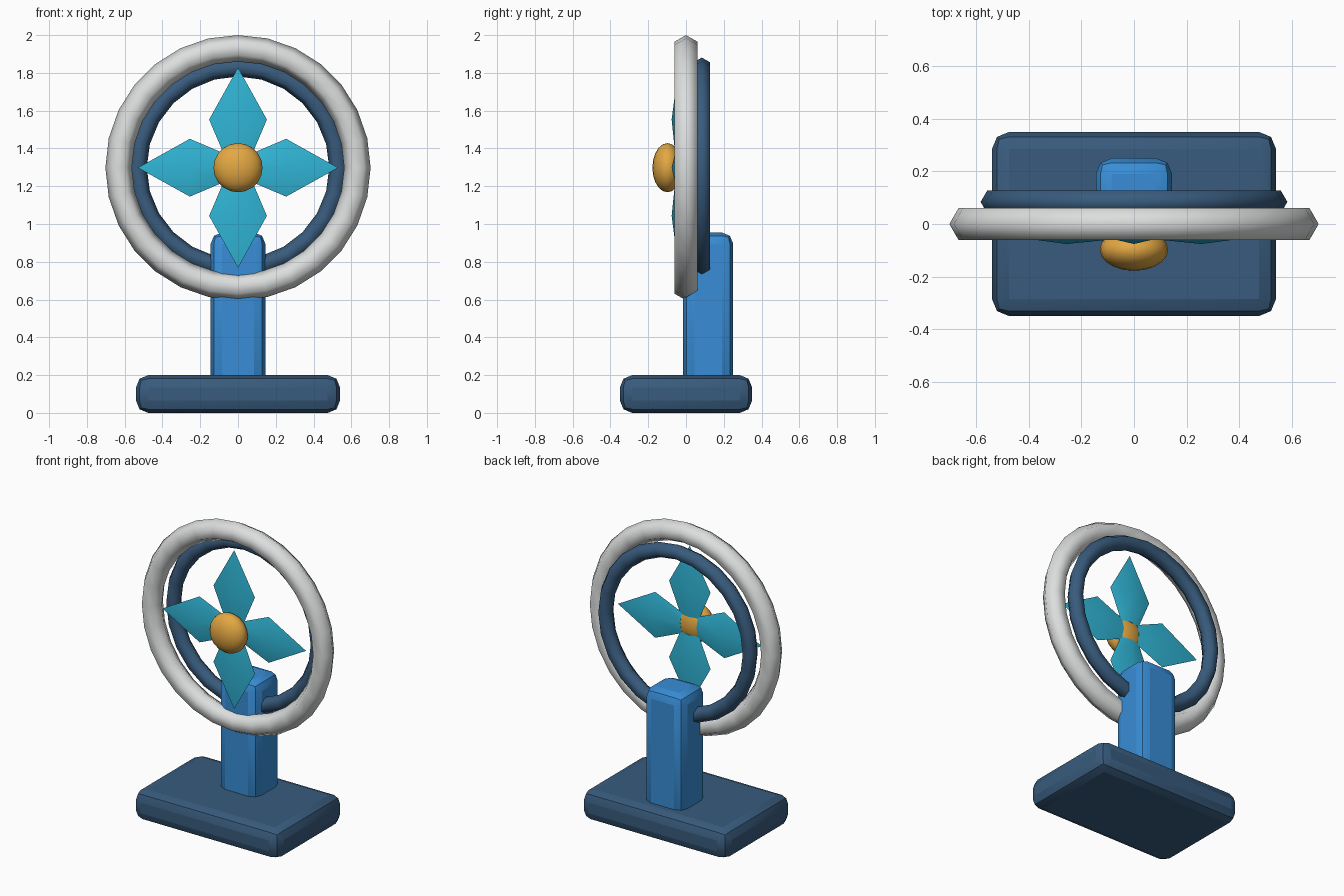
import bpy, bmesh, math
from mathutils import Matrix, Vector

if "Cube" in bpy.data.objects:
    bpy.data.objects.remove(bpy.data.objects["Cube"])

HUB_Z = 1.298


def material(name, rgb):
    m = bpy.data.materials.new(name)
    m.diffuse_color = (*rgb, 1)
    m.use_nodes = True
    m.node_tree.nodes["Principled BSDF"].inputs["Base Color"].default_value = m.diffuse_color
    return m


NAVY = material("navy", (0.040, 0.105, 0.205))
BLUE = material("bright blue", (0.040, 0.270, 0.680))
TEAL = material("teal", (0.030, 0.470, 0.680))
GOLD = material("gold", (0.770, 0.390, 0.055))
GREY = material("pale grey", (0.720, 0.730, 0.730))


def finish(bm, name, mat, angle=35):
    bmesh.ops.recalc_face_normals(bm, faces=bm.faces)
    me = bpy.data.meshes.new(name)
    bm.to_mesh(me)
    bm.free()
    me.materials.append(mat)
    ob = bpy.data.objects.new(name, me)
    bpy.context.collection.objects.link(ob)
    bpy.ops.object.select_all(action='DESELECT')
    ob.select_set(True)
    bpy.context.view_layer.objects.active = ob
    bpy.ops.object.shade_smooth_by_angle(angle=math.radians(angle))
    return ob


def rounded_box(name, lo, hi, bevel, mat):
    lo, hi = Vector(lo), Vector(hi)
    bm = bmesh.new()
    bmesh.ops.create_cube(bm, size=1, matrix=Matrix.Translation((lo + hi) / 2)
                          @ Matrix.Diagonal((*(hi - lo), 1)))
    bmesh.ops.bevel(bm, geom=bm.edges[:], offset=bevel, segments=2,
                    profile=0.5, affect='EDGES')
    return finish(bm, name, mat, 20)


def ring(name, y, major, minor, segments, mat):
    # six-sided tube around the y axis
    bpy.ops.mesh.primitive_torus_add(
        major_segments=segments, minor_segments=6, major_radius=major,
        minor_radius=minor, location=(0, y, HUB_Z), rotation=(math.pi / 2, 0, 0))
    ob = bpy.context.object
    ob.name = name
    ob.data.materials.append(mat)
    bpy.ops.object.shade_smooth_by_angle(angle=math.radians(70))


def blade(name, angle):
    # diamond cross-sections (distance, half width, half thickness) up to a tip
    bm = bmesh.new()
    loops = [[bm.verts.new(p) for p in ((w, 0, r), (0, t, r), (-w, 0, r), (0, -t, r))]
             for r, w, t in ((0.06, 0.07, 0.016), (0.255, 0.153, 0.036))]
    tip = bm.verts.new((0, 0, 0.53))
    bm.faces.new(loops[0])
    for i in range(4):
        j = (i + 1) % 4
        bm.faces.new((loops[0][i], loops[0][j], loops[1][j], loops[1][i]))
        bm.faces.new((loops[1][i], loops[1][j], tip))
    bm.transform(Matrix.Translation((0, -0.04, HUB_Z)) @ Matrix.Rotation(angle, 4, 'Y'))
    finish(bm, name, TEAL, 40)


# stand
rounded_box("base", (-0.54, -0.35, 0), (0.54, 0.35, 0.2), 0.065, NAVY)
rounded_box("post", (-0.145, -0.015, 0.13), (0.145, 0.25, 0.955), 0.06, BLUE)

# guard rings
ring("front_ring", 0, 0.632, 0.07, 28, GREY)
ring("back_ring", 0.084, 0.533, 0.05, 24, NAVY)

# four blades
for k in range(4):
    blade(f"blade_{k + 1}", k * math.pi / 2)

# hub
hub = bmesh.new()
bmesh.ops.create_uvsphere(hub, u_segments=20, v_segments=10, radius=1,
                          matrix=Matrix.Translation((0, -0.098, HUB_Z))
                          @ Matrix.Diagonal((0.13, 0.08, 0.13, 1)))
finish(hub, "hub", GOLD, 60)
